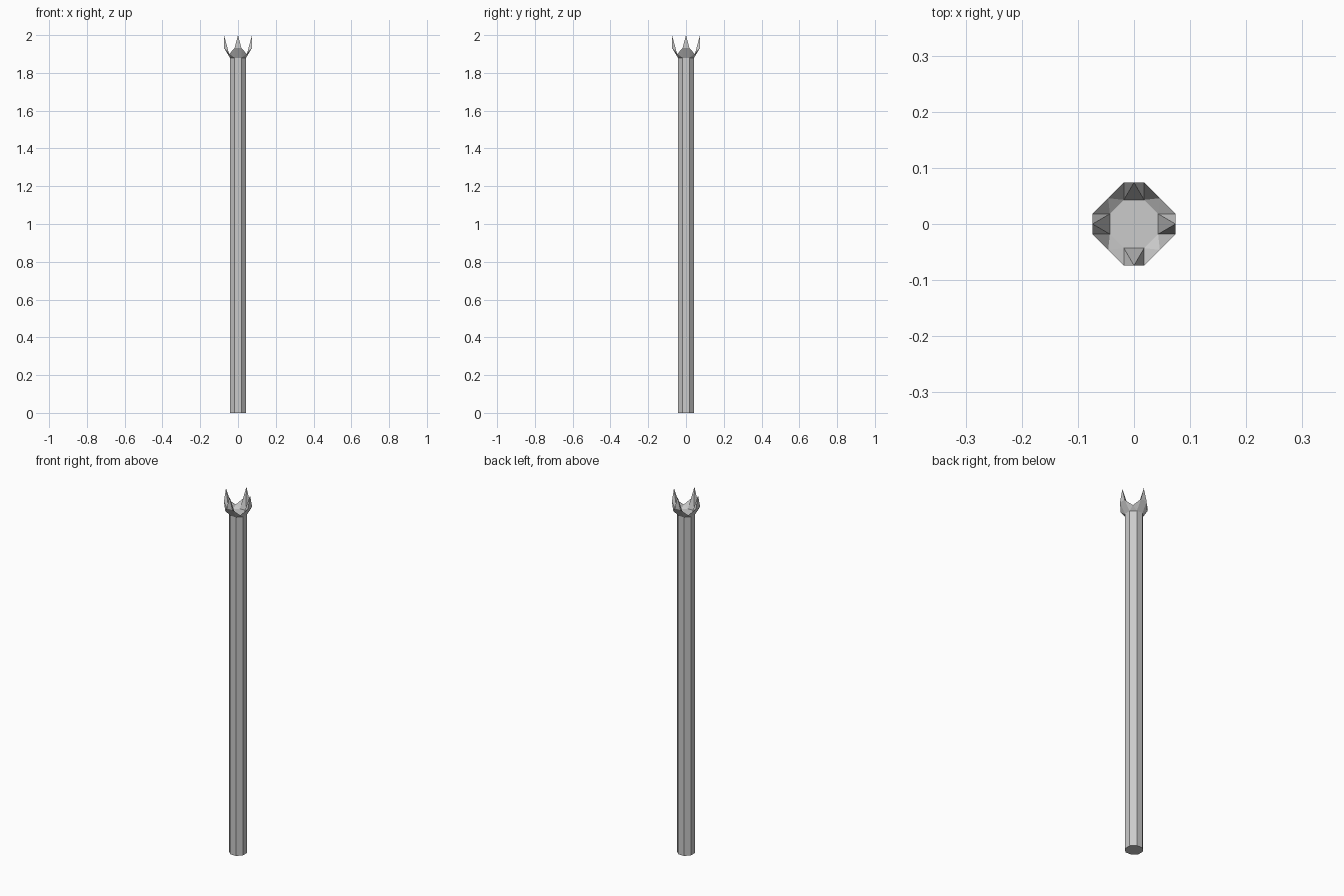
import bpy, bmesh
from mathutils import Matrix
from math import pi

if "Cube" in bpy.data.objects:
    bpy.data.objects.remove(bpy.data.objects["Cube"])

A, H = 0.043, 0.018      # shaft apothem and half side
R = 0.074                # crown outer reach
Z0, Z1, ZM, ZT = 1.88, 1.932, 1.90, 2.0


def make(name, quarter):
    # Repeat a quarter section around z and weld the seams
    bm = bmesh.new()
    for k in range(4):
        rot = Matrix.Rotation(k * pi / 2, 4, 'Z')
        for face in quarter:
            bm.faces.new([bm.verts.new(rot @ Matrix.Translation(p).translation) for p in face])
    bmesh.ops.remove_doubles(bm, verts=bm.verts, dist=1e-4)
    return bm


def finish(name, bm):
    bmesh.ops.recalc_face_normals(bm, faces=bm.faces)
    me = bpy.data.meshes.new(name)
    bm.to_mesh(me)
    bm.free()
    bpy.context.collection.objects.link(bpy.data.objects.new(name, me))


# Octagonal shaft
bm = make("shaft", [
    [(-H, -A, 0), (H, -A, 0), (H, -A, Z0), (-H, -A, Z0)],
    [(H, -A, 0), (A, -H, 0), (A, -H, Z0), (H, -A, Z0)],
])
bmesh.ops.holes_fill(bm, edges=bm.edges, sides=8)
finish("shaft", bm)

# Flared crown: one spike and one notch per quarter
a, b, c = (-H, -A, Z0), (H, -A, Z0), (A, -H, Z0)      # cup floor corners
p, q, r = (-H, -R, Z1), (H, -R, Z1), (R, -H, Z1)      # shoulder corners
tip = (0, -R, ZT)
m = ((H + R) / 2, -(H + R) / 2, ZM)                   # notch bottom
i, j, k = [(v[0], v[1], Z0 + 0.005) for v in (a, b, c)]
bm = make("crown", [
    [a, b, q, p], [p, q, tip],                        # outside of spike
    [b, m, q], [b, c, m], [c, r, m],                  # outside of notch
    [i, p, tip], [j, tip, q], [i, tip, j],            # inside of spike
    [j, q, m], [j, m, k], [k, m, r],                  # inside of notch
])
bmesh.ops.holes_fill(bm, edges=bm.edges, sides=8)
finish("crown", bm)
